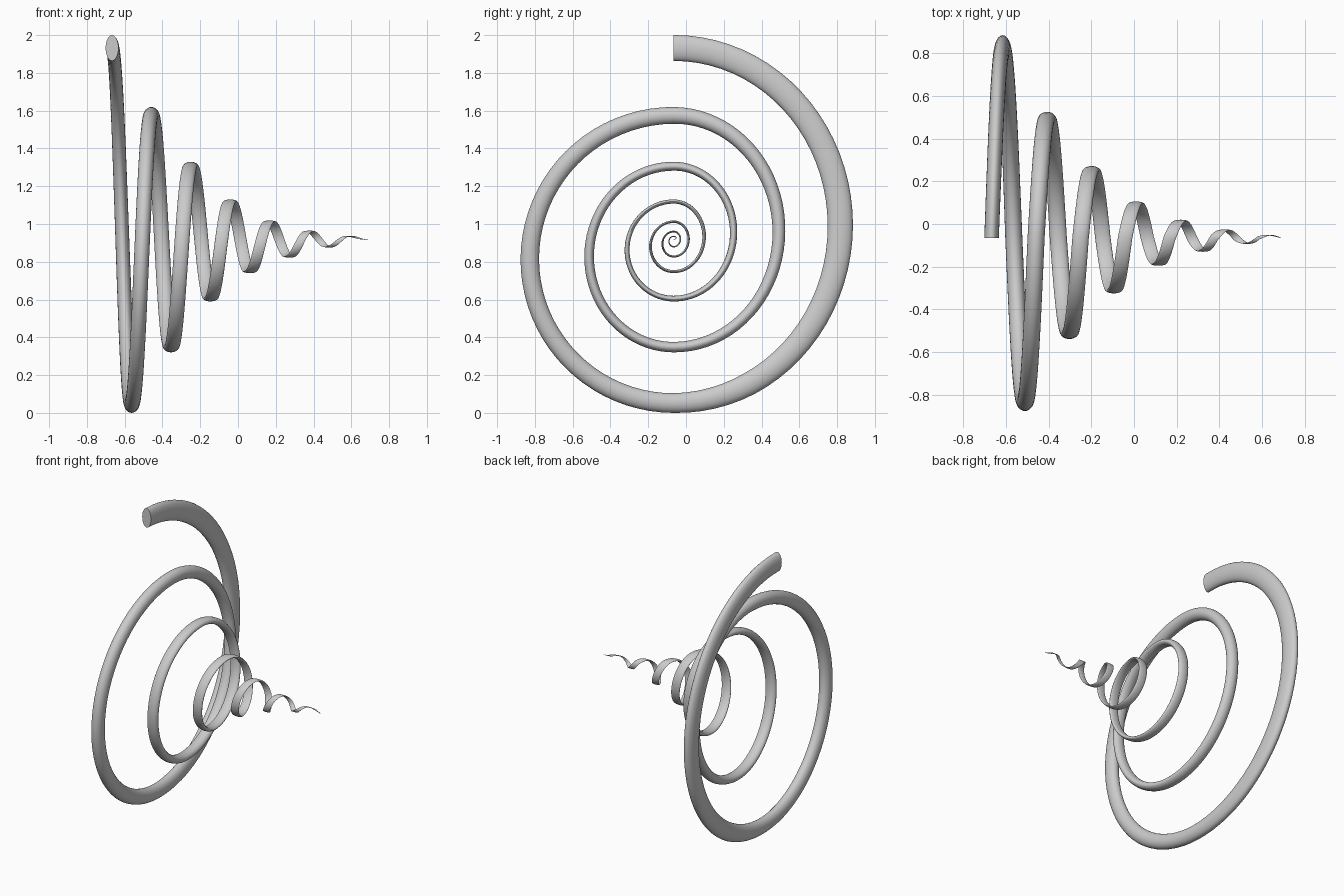
import bpy, bmesh, math
from mathutils import Vector

if "Cube" in bpy.data.objects:
    bpy.data.objects.remove(bpy.data.objects["Cube"])

# Spiral data per half turn: centre-line heights at top/bottom, and half widths in y
Z = [1.932, .052, 1.575, .348, 1.306, .605, 1.119, .748, 1.012, .828, .96, .88, .935, .917]
W = [.882, .762, .557, .448, .317, .247, .161, .123, .079, .06, .035, .025, .012]
# Cross-section: (half-turn, radial thickness, axial width)
SECTION = [(0, .137, .068), (.5, .134, .073), (.85, .122, .078), (1, .104, .08), (1.5, .098, .08),
           (2, .089, .08), (2.5, .067, .08), (3, .055, .08), (4, .047, .077), (5, .03, .072),
           (6, .022, .067), (7, .016, .062), (8, .013, .056), (9, .011, .048), (10, .009, .04),
           (11, .007, .03), (12, .005, .016), (13, .002, .003)]
X0, PITCH, Y0 = -.667, .1042, -.065
HALVES, STEPS, SIDES = len(W), 40, 24


def centre(u):
    k = min(max(int(u), 0), HALVES - 1)
    a = (u - k) * math.pi
    mid, half = (Z[k] + Z[k + 1]) / 2, (Z[k] - Z[k + 1]) / 2
    side = 1 if k % 2 == 0 else -1
    return Vector((X0 + PITCH * u, Y0 + side * W[k] * math.sin(a), mid + half * math.cos(a)))


def section(u):
    for (a, t0, w0), (b, t1, w1) in zip(SECTION, SECTION[1:]):
        if u <= b:
            f = (u - a) / (b - a)
            return t0 + (t1 - t0) * f, w0 + (w1 - w0) * f
    return SECTION[-1][1:]


# Sweep the changing ellipse along the tapering coil
bm = bmesh.new()
rings = []
for i in range(HALVES * STEPS + 1):
    u = i / STEPS
    p = centre(u)
    tangent = (centre(u + .01) - centre(u - .01)).normalized()
    if i == 0:
        tangent = Vector((0, 1, 0))
    axial = Vector((1, 0, 0))
    axial = (axial - tangent * axial.dot(tangent)).normalized()
    radial = tangent.cross(axial)
    t, w = section(u)
    rings.append([bm.verts.new(p + axial * (w / 2 * math.cos(a)) + radial * (t / 2 * math.sin(a)))
                  for a in (2 * math.pi * j / SIDES for j in range(SIDES))])
for r, s in zip(rings, rings[1:]):
    for j in range(SIDES):
        n = (j + 1) % SIDES
        bm.faces.new((r[j], r[n], s[n], s[j]))
# End caps
bm.faces.new(rings[0])
bm.faces.new(rings[-1])
bmesh.ops.recalc_face_normals(bm, faces=bm.faces)

mesh = bpy.data.meshes.new("tapered_spiral")
bm.to_mesh(mesh)
bm.free()
coil = bpy.data.objects.new("tapered_spiral", mesh)
bpy.context.collection.objects.link(coil)
bpy.context.view_layer.objects.active = coil
coil.select_set(True)
bpy.ops.object.shade_smooth_by_angle(angle=math.radians(40))
